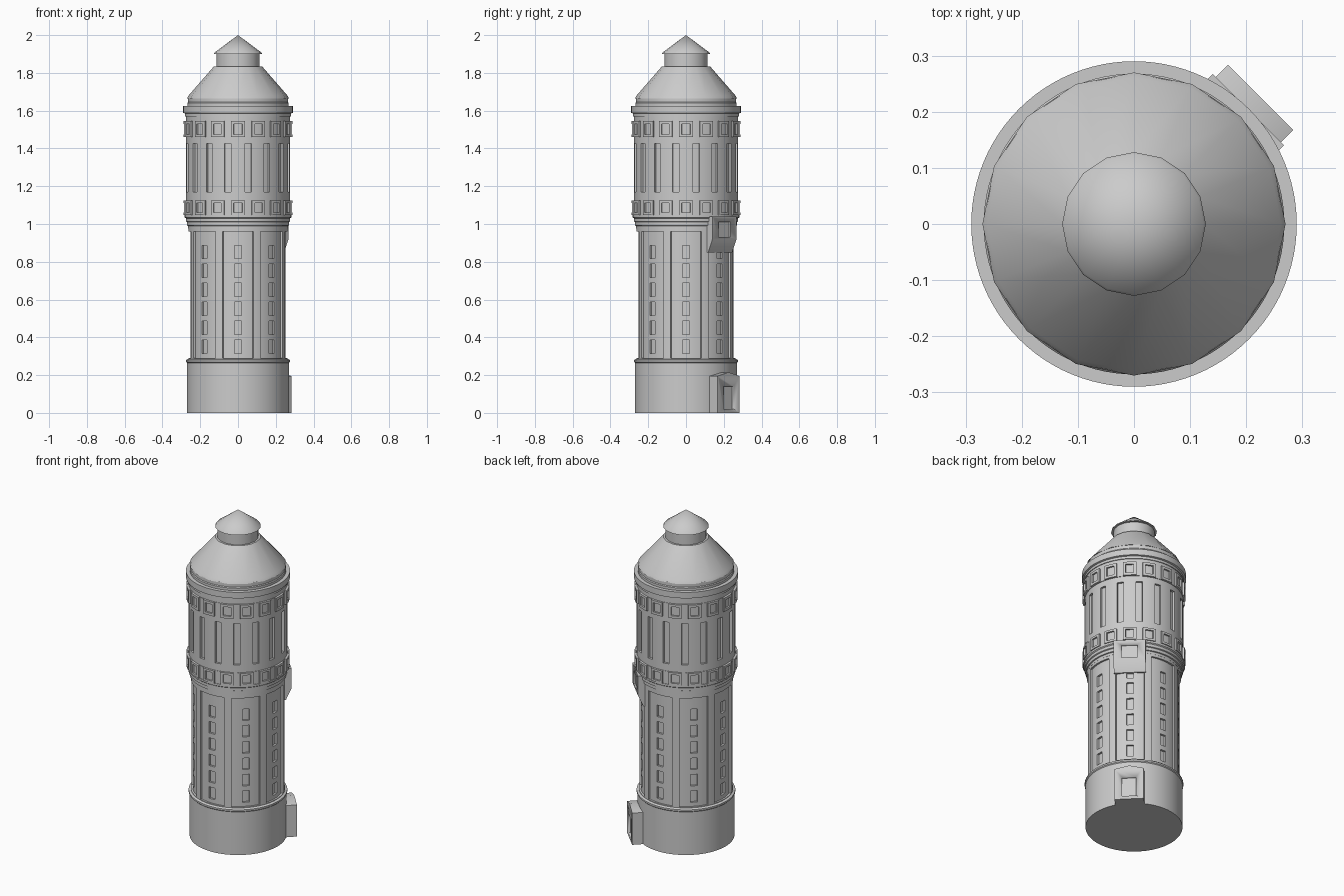
import bpy, bmesh, math
from mathutils import Matrix

if "Cube" in bpy.data.objects:
    bpy.data.objects.remove(bpy.data.objects["Cube"])

STEP = 1.5                      # angular cell size in degrees
SIDES = int(360 / STEP)

stone = bpy.data.materials.new("grey stone")
stone.diffuse_color = (0.6, 0.6, 0.6, 1)
stone.use_nodes = True
stone.node_tree.nodes["Principled BSDF"].inputs["Base Color"].default_value = stone.diffuse_color


def finish(bm, name, turn=0):
    """Weld, smooth with sharp creases, and link as an object."""
    bmesh.ops.remove_doubles(bm, verts=bm.verts, dist=1e-5)
    for f in bm.faces:
        f.smooth = True
    for e in bm.edges:
        e.smooth = len(e.link_faces) == 2 and e.calc_face_angle(0) < math.radians(30)
    me = bpy.data.meshes.new(name)
    bm.to_mesh(me)
    bm.free()
    me.materials.append(stone)
    ob = bpy.data.objects.new(name, me)
    ob.rotation_euler.z = math.radians(turn)
    bpy.context.collection.objects.link(ob)
    return ob


def polar(r, deg, z):
    a = math.radians(deg)
    return (r * math.cos(a), r * math.sin(a), z)


def lathe(name, profile, sides):
    """Spin a closed (radius, height) profile listed from bottom to top."""
    bm = bmesh.new()
    rings = []
    for r, z in profile:
        if r == 0:
            rings.append([bm.verts.new((0, 0, z))] * sides)
        else:
            rings.append([bm.verts.new(polar(r, 360 * i / sides, z)) for i in range(sides)])
    for lo, hi in zip(rings, rings[1:]):
        for i in range(sides):
            j = (i + 1) % sides
            bm.faces.new(list(dict.fromkeys([lo[i], lo[j], hi[j], hi[i]])))
    return finish(bm, name)


def relief(name, zs, radius):
    """Round wall whose cells are stepped in and out by radius(angle, height)."""
    bm = bmesh.new()

    def quad(*pts):
        bm.faces.new([bm.verts.new(polar(*p)) for p in pts])

    grid = [[radius((k + 0.5) * STEP, (a + b) / 2) for k in range(SIDES)]
            for a, b in zip(zs, zs[1:])]
    for j, row in enumerate(grid):
        z0, z1 = zs[j], zs[j + 1]
        for k, r in enumerate(row):
            a0, a1 = k * STEP, (k + 1) * STEP
            quad((r, a0, z0), (r, a1, z0), (r, a1, z1), (r, a0, z1))
            n = row[(k + 1) % SIDES]
            if n != r:
                quad((r, a1, z0), (n, a1, z0), (n, a1, z1), (r, a1, z1))
            if j + 1 < len(grid) and grid[j + 1][k] != r:
                u = grid[j + 1][k]
                quad((u, a0, z1), (r, a0, z1), (r, a1, z1), (u, a1, z1))
    return finish(bm, name)


def off(deg, period, phase=0):
    """Angular distance to the nearest repeat."""
    return abs((deg - phase + period / 2) % period - period / 2)


def prism(name, pts, axis, half):
    """Extrude an outline along local y (pts = x, z) or x (pts = y, z)."""
    bm = bmesh.new()
    lo, hi = half
    make = (lambda p, t: (p[0], t, p[1])) if axis == "y" else (lambda p, t: (t, p[0], p[1]))
    a = [bm.verts.new(make(p, lo)) for p in pts]
    b = [bm.verts.new(make(p, hi)) for p in pts]
    bm.faces.new(a)
    bm.faces.new(b)
    for i in range(len(pts)):
        j = (i + 1) % len(pts)
        bm.faces.new([a[i], a[j], b[j], b[i]])
    bmesh.ops.recalc_face_normals(bm, faces=bm.faces)
    return finish(bm, name, 45)


def recess(ob, name, w, z0, z1, x0):
    """Cut a rectangular recess into the outward face."""
    cut = prism(name, [(-w, z0), (w, z0), (w, z1), (-w, z1)], "x", (x0, x0 + 0.2))
    cut.hide_render = True
    cut.hide_viewport = True
    mod = ob.modifiers.new("recess", "BOOLEAN")
    mod.operation = "DIFFERENCE"
    mod.solver = "EXACT"
    mod.object = cut


# Plain round base with a thin ledge
lathe("base", [(0, 0), (0.27, 0), (0.27, 0.265), (0.275, 0.27), (0.275, 0.28),
               (0.262, 0.287), (0, 0.287)], 96)

# Shaft: eight pilasters with a column of six windows between each pair
window_z = [0.35 + 0.1005 * i for i in range(6)]
shaft_z = [0.28, 0.29]
for z in window_z:
    shaft_z += [z - 0.035, z + 0.035]
shaft_z += [0.96, 0.98]


def shaft_radius(deg, z):
    if z < 0.29 or z > 0.96 or off(deg, 45, 22.5) < 4.5:
        return 0.263
    if off(deg, 45) < 4.5 and any(abs(z - w) < 0.034 for w in window_z):
        return 0.24
    return 0.252


relief("shaft", shaft_z, shaft_radius)

# Stepped collar flaring out to the upper drum
lathe("collar", [(0, 0.975), (0.264, 0.975), (0.264, 0.99), (0.27, 0.992), (0.27, 1.01),
                 (0.276, 1.013), (0.276, 1.03), (0.282, 1.035), (0.282, 1.047), (0, 1.047)], 96)

# Upper drum: two block bands with sunk squares, tall slots between them
drum_z = [1.035, 1.047, 1.06, 1.112, 1.125, 1.17, 1.425, 1.46, 1.475, 1.53, 1.545, 1.575]


def drum_radius(deg, z):
    d = off(deg, 22.5)
    for lo, hi in ((1.047, 1.125), (1.46, 1.545)):
        if lo < z < hi:
            if d > 7.5:
                return 0.278
            return 0.278 if d < 4.5 and lo + 0.013 < z < hi - 0.013 else 0.288
    if 1.17 < z < 1.425 and off(deg, 22.5, 11.25) < 3.75:
        return 0.262
    return 0.275


relief("drum", drum_z, drum_radius)

# Cornice under the roof
lathe("cornice", [(0, 1.57), (0.28, 1.57), (0.28, 1.585), (0.29, 1.588), (0.29, 1.625),
                  (0.268, 1.625), (0.268, 1.64), (0.264, 1.645), (0.264, 1.668), (0, 1.668)], 96)

# Sixteen-sided roof, lantern neck and pointed cap
lathe("roof", [(0, 1.665), (0.27, 1.665), (0.262, 1.68), (0.127, 1.835), (0, 1.835)], 16)
lathe("lantern_neck", [(0, 1.83), (0.115, 1.83), (0.115, 1.905), (0, 1.905)], 16)
lathe("cap", [(0, 1.9), (0.128, 1.9), (0.124, 1.908), (0, 2.0)], 16)

# Gabled porch with a sunk door
porch = prism("porch", [(-0.082, 0), (0.082, 0), (0.082, 0.195), (0, 0.215), (-0.082, 0.195)],
              "x", (0.2, 0.319))
recess(porch, "door_cutter", 0.039, 0.02, 0.14, 0.307)

# Bay below the drum, sloping back into the wall, with a square window
bay = prism("bay", [(0.2, 0.85), (0.256, 0.85), (0.288, 0.92), (0.288, 1.04), (0.2, 1.04)],
            "y", (-0.09, 0.09))
recess(bay, "bay_window_cutter", 0.045, 0.93, 1.01, 0.278)
